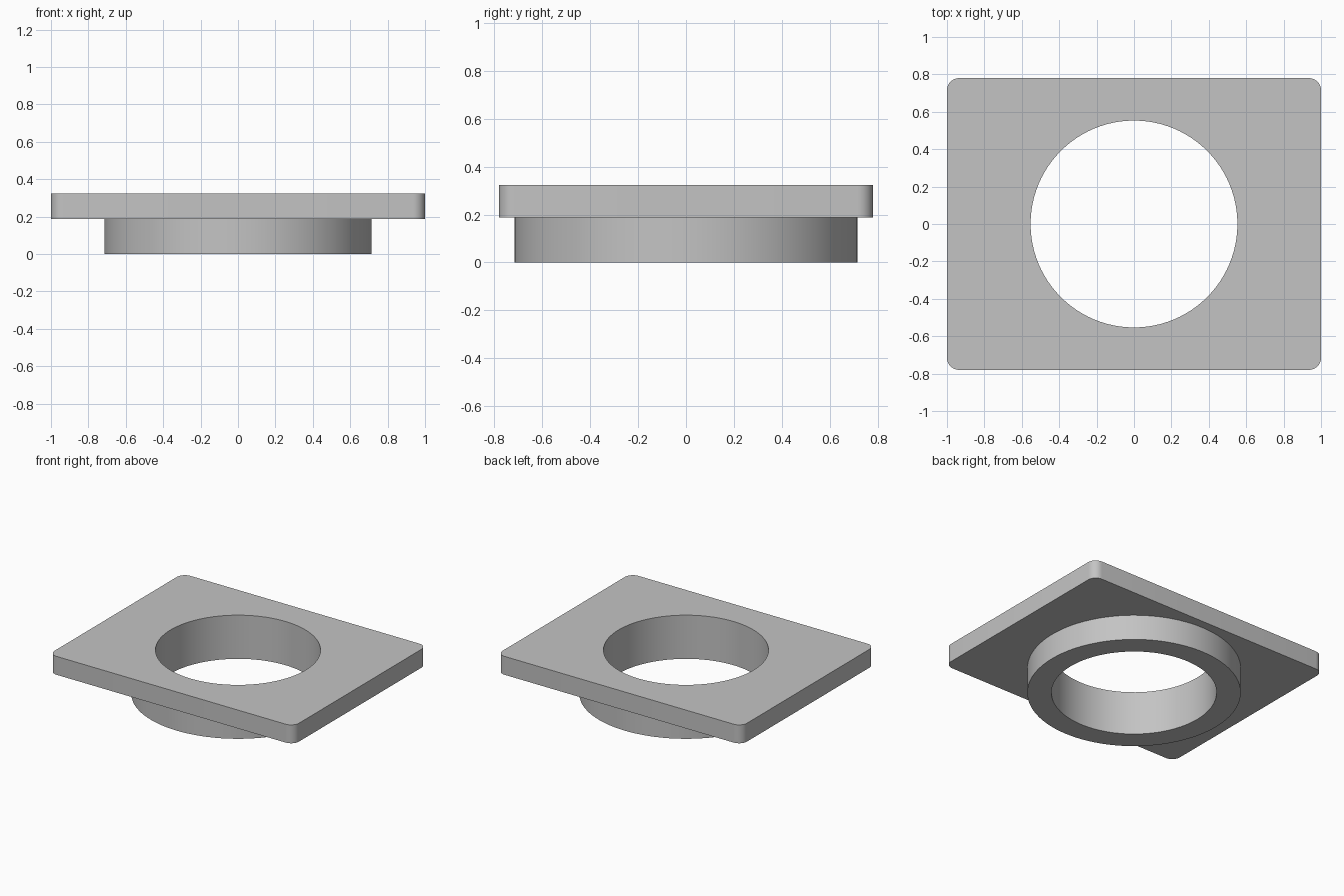
import bpy, bmesh
from math import sin, cos, pi, radians

cube = bpy.data.objects.get("Cube")
if cube:
    bpy.data.objects.remove(cube, do_unlink=True)

# Main dimensions
HALF_X, HALF_Y, CORNER = 1.0, 0.78, 0.065
TOP, UNDERSIDE = 0.323, 0.187
COLLAR_R, BORE_R = 0.715, 0.553
SIDES, CORNER_STEPS = 96, 8


def circle(r):
    return [(r * cos(2 * pi * i / SIDES), r * sin(2 * pi * i / SIDES)) for i in range(SIDES)]


def rounded_rectangle(hx, hy, r):
    points = []
    for k, (sx, sy) in enumerate([(1, 1), (-1, 1), (-1, -1), (1, -1)]):
        for i in range(CORNER_STEPS + 1):
            a = (k + i / CORNER_STEPS) * pi / 2
            points.append((sx * (hx - r) + r * cos(a), sy * (hy - r) + r * sin(a)))
    return points


def add_loop(bm, points, z):
    verts = [bm.verts.new((x, y, z)) for x, y in points]
    edges = [bm.edges.new((verts[i - 1], verts[i])) for i in range(len(verts))]
    return verts, edges


def wall(bm, a, b):
    for i in range(len(a[0])):
        bm.faces.new((a[0][i - 1], a[0][i], b[0][i], b[0][i - 1]))


def holed_face(bm, outer, inner):
    bmesh.ops.triangle_fill(bm, edges=outer[1] + inner[1], use_beauty=True)


# Plate with a round collar below and a bore right through, as one solid
bm = bmesh.new()
outline = rounded_rectangle(HALF_X, HALF_Y, CORNER)
plate_top = add_loop(bm, outline, TOP)
plate_under = add_loop(bm, outline, UNDERSIDE)
collar_top = add_loop(bm, circle(COLLAR_R), UNDERSIDE)
collar_foot = add_loop(bm, circle(COLLAR_R), 0)
bore_foot = add_loop(bm, circle(BORE_R), 0)
bore_top = add_loop(bm, circle(BORE_R), TOP)

holed_face(bm, plate_top, bore_top)
holed_face(bm, plate_under, collar_top)
wall(bm, plate_top, plate_under)
wall(bm, collar_top, collar_foot)
wall(bm, collar_foot, bore_foot)
wall(bm, bore_foot, bore_top)
bmesh.ops.recalc_face_normals(bm, faces=bm.faces)

mesh = bpy.data.meshes.new("flanged_plate")
bm.to_mesh(mesh)
bm.free()
plate = bpy.data.objects.new("flanged_plate", mesh)
bpy.context.collection.objects.link(plate)

# Plain grey finish
grey = bpy.data.materials.new("plain_grey")
grey.use_nodes = True
colour = (0.55, 0.55, 0.55, 1)
grey.diffuse_color = colour
grey.node_tree.nodes["Principled BSDF"].inputs["Base Color"].default_value = colour
mesh.materials.append(grey)

# Smooth round walls, sharp rims
bpy.ops.object.select_all(action="DESELECT")
plate.select_set(True)
bpy.context.view_layer.objects.active = plate
bpy.ops.object.shade_smooth_by_angle(angle=radians(30))
